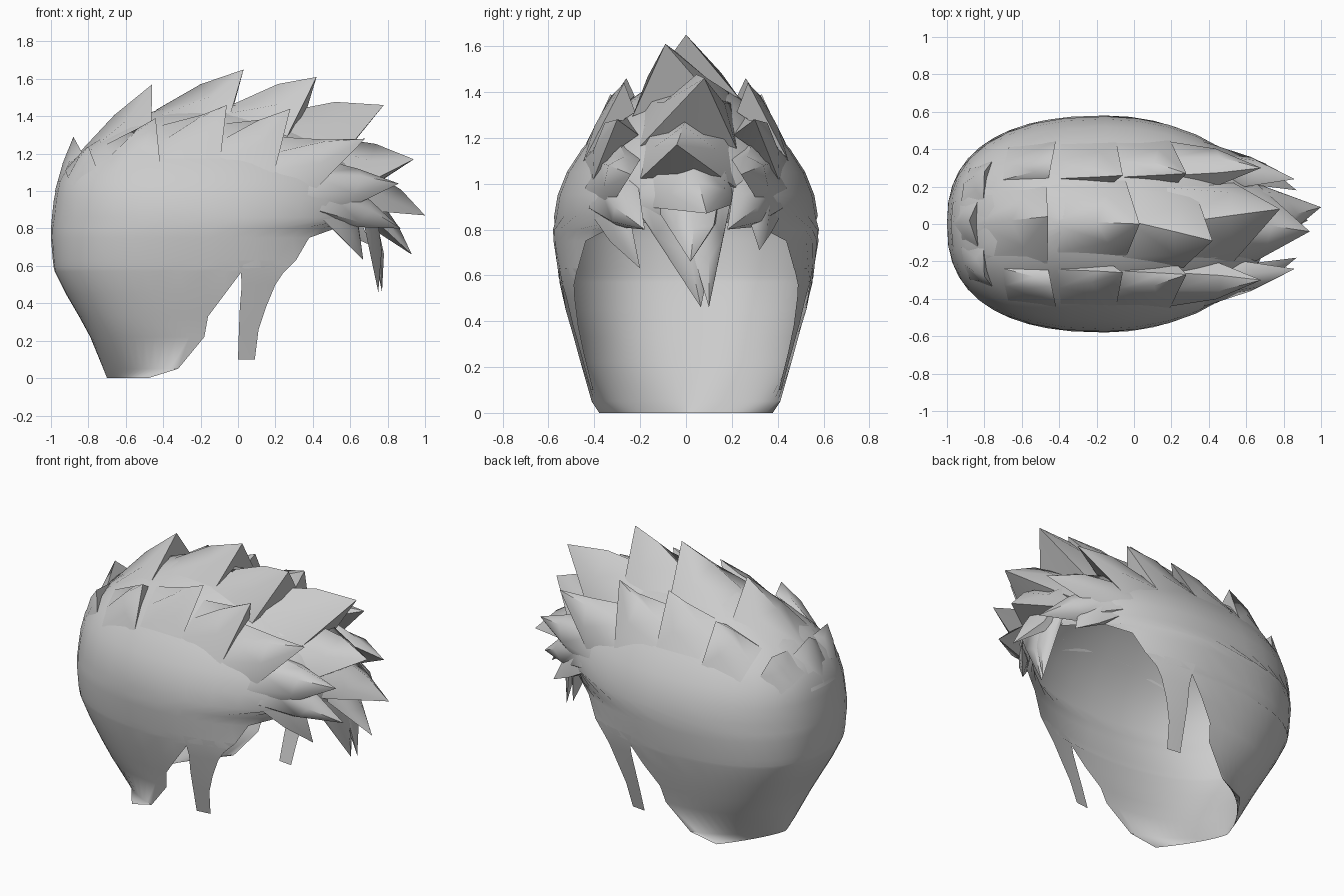
import bpy, bmesh, math
from mathutils import Vector
from mathutils.bvhtree import BVHTree

if "Cube" in bpy.data.objects:
    bpy.data.objects.remove(bpy.data.objects["Cube"])

hair = bpy.data.materials.new("hair_grey")
hair.diffuse_color = (0.6, 0.6, 0.6, 1)
hair.use_nodes = True
hair.node_tree.nodes["Principled BSDF"].inputs["Base Color"].default_value = hair.diffuse_color
XC = -0.15

# height, back x, front x, half width, back roundness, opening edge x (None = closed front)
LEVELS = [(0, -.7, .6, .66, 1.3, -.48), (.05, -.72, .62, .44, 1.8, -.32),
          (.22, -.79, .66, .46, 2.4, -.18), (.33, -.85, .68, .49, 2.5, -.16),
          (.45, -.92, .7, .525, 2.5, -.07), (.57, -.98, .7, .552, 2.5, .02),
          (.59, -.985, .7, .555, 2.5, .26), (.63, -.99, .7, .56, 2.5, .31),
          (.75, -1, .66, .578, 2.45, .38), (.8, -1, .68, .58, 2.4, .52),
          (.86, -.995, .72, .575, 2.4, None), (.95, -.985, .73, .56, 2.4, None),
          (1.05, -.965, .7, .52, 2.4, None), (1.15, -.91, .63, .455, 2.4, None),
          (1.25, -.79, .5, .37, 2.5, None), (1.34, -.64, .34, .28, 2.5, None),
          (1.41, -.5, .2, .18, 2.5, None), (1.46, -.35, .05, .02, 2.5, None)]


def make(name, verts, faces, angle=50):
    bm = bmesh.new()
    vs = [bm.verts.new(v) for v in verts]
    for f in faces:
        bm.faces.new([vs[i] for i in f])
    bmesh.ops.recalc_face_normals(bm, faces=bm.faces)
    me = bpy.data.meshes.new(name)
    bm.to_mesh(me)
    bm.free()
    me.materials.append(hair)
    ob = bpy.data.objects.new(name, me)
    bpy.context.collection.objects.link(ob)
    bpy.ops.object.select_all(action='DESELECT')
    ob.select_set(True)
    bpy.context.view_layer.objects.active = ob
    bpy.ops.object.shade_smooth_by_angle(angle=math.radians(angle))
    return ob


def grid_faces(rows, cols):
    return [(r * cols + c, r * cols + c + 1, (r + 1) * cols + c + 1, (r + 1) * cols + c)
            for r in range(rows - 1) for c in range(cols - 1)]


# Scalp shell: stacked rings, open at the face and the neck
COLS = 33
verts = []
for z, xb, xf, w, pb, xe in LEVELS:
    if xe is None:
        end = math.pi
    else:
        u, p = ((xe - XC) / (xf - XC), 2.0) if xe > XC else ((xe - XC) / (XC - xb), pb)
        end = math.acos(-math.copysign(abs(u) ** (p / 2), u))
    for c in range(COLS):
        a = end * (2 * c / (COLS - 1) - 1)
        ca, sa = -math.cos(a), math.sin(a)
        r, p = (xf - XC, 2.0) if ca > 0 else (XC - xb, pb)
        verts.append((XC + math.copysign(abs(ca) ** (2 / p) * r, ca),
                      math.copysign(abs(sa) ** (2 / p) * w, sa), z))
faces = grid_faces(len(LEVELS), COLS)
make("scalp_shell", verts, faces, 60)
tree = BVHTree.FromPolygons(verts, faces)

# Sideburns: height, back x, front x, half width of the head there
STRIP = [(.63, .0, .31, .56), (.56, .015, .24, .547), (.5, .02, .2, .53),
         (.38, .01, .15, .5), (.26, .005, .11, .465), (.1, .0, .09, .42)]
for s, name in ((1, "sideburn_left"), (-1, "sideburn_right")):
    v = []
    for z, x0, x1, w in STRIP:
        for k in range(3):
            x = x0 + (x1 - x0) * k / 2
            y = w * math.sqrt(1 - ((x - XC) / .85) ** 2)
            v.append((x, s * (y + .002), z))
    make(name, v, grid_faces(len(STRIP), 3))


def tuft(name, root, end, tip, w0, w1, bulge=.05, s=1):
    """Lock of hair: wide root on the scalp, ridged top, pointed free tip."""
    root, end, tip = [Vector((p[0], p[1] * s, p[2])) for p in (root, end, tip)]

    def snap(p, off=.004):
        q, n, _, _ = tree.find_nearest(p)
        if n.dot(q - Vector((-.15, 0, .8))) < 0:
            n = -n
        return q + n * off, n
    r, _ = snap(root)
    e, n = snap(end)
    side = n.cross(e - r).normalized()
    rl, rr = snap(r + side * w0)[0], snap(r - side * w0)[0]
    el, er = snap(e + side * w1)[0], snap(e - side * w1)[0]
    ridge = (r + tip) / 2 + n * bulge
    ql, qr = (el + tip + rl) / 3 + n * bulge * .7, (er + tip + rr) / 3 + n * bulge * .7
    hollow = snap(e, 0)[0].lerp(tip, .1)
    make(name, [r, rl, rr, el, er, ridge, ql, qr, tip, hollow],
         [(0, 5, 6, 1), (0, 2, 7, 5), (1, 6, 3), (2, 4, 7), (6, 8, 3), (7, 4, 8),
          (5, 8, 6), (5, 7, 8), (3, 8, 9), (4, 9, 8)])


# Crest tufts along the middle, back to front
CREST = [
    ((-.98, 0, 1.0), (-.84, 0, 1.21), (-.88, .02, 1.29), .12, .12, .01),
    ((-.84, 0, 1.2), (-.48, 0, 1.42), (-.46, .04, 1.57), .2, .24, .02),
    ((-.44, 0, 1.45), (-.04, 0, 1.46), (.03, 0, 1.65), .22, .24, .03),
    ((-.03, 0, 1.46), (.32, -.03, 1.35), (.42, -.09, 1.61), .22, .24, .04),
    ((.2, 0, 1.42), (.56, 0, 1.2), (.78, .08, 1.46), .22, .24, .05),
    ((.42, 0, 1.3), (.7, 0, 1.02), (.94, -.04, 1.17), .22, .25, .06),
    ((.62, 0, 1.15), (.73, .03, .9), (1.0, .09, .87), .2, .2, .06),
    ((.7, 0, 1.02), (.71, 0, .86), (.93, .02, .66), .16, .15, .06),
    ((.72, 0, .95), (.7, -.01, .86), (.75, .065, .46), .22, .22, .04),
    ((.72, .06, .93), (.7, .1, .86), (.77, .1, .46), .12, .12, .05),
]
for i, t in enumerate(CREST):
    tuft("crest_tuft_%d" % (i + 1), *t)

# Side tufts, mirrored
SIDE = [
    ((-.92, .22, 1.08), (-.8, .25, 1.2), (-.8, .28, 1.24), .1, .12, .01),
    ((-.7, .35, 1.2), (-.44, .36, 1.26), (-.44, .33, 1.39), .12, .14, .02),
    ((-.4, .35, 1.28), (-.1, .35, 1.3), (-.06, .26, 1.46), .13, .15, .02),
    ((-.08, .35, 1.28), (.22, .35, 1.22), (.28, .27, 1.44), .13, .16, .03),
    ((.2, .35, 1.2), (.45, .33, 1.13), (.68, .3, 1.28), .13, .15, .04),
    ((.38, .36, 1.08), (.58, .27, 1.0), (.86, .24, 1.04), .13, .13, .05),
    ((.45, .34, .98), (.62, .25, .88), (.87, .18, .8), .12, .12, .05),
]
for i, t in enumerate(SIDE):
    tuft("side_tuft_left_%d" % (i + 1), *t)
    tuft("side_tuft_right_%d" % (i + 1), *t, s=-1)

# Low temple locks, slightly different on each side
tuft("temple_lock_left", (.5, .35, .93), (.57, .29, .84), (.71, .32, .71), .1, .1, .02)
tuft("temple_lock_right", (.5, -.34, .92), (.56, -.28, .83), (.67, -.2, .63), .1, .1, .03)
